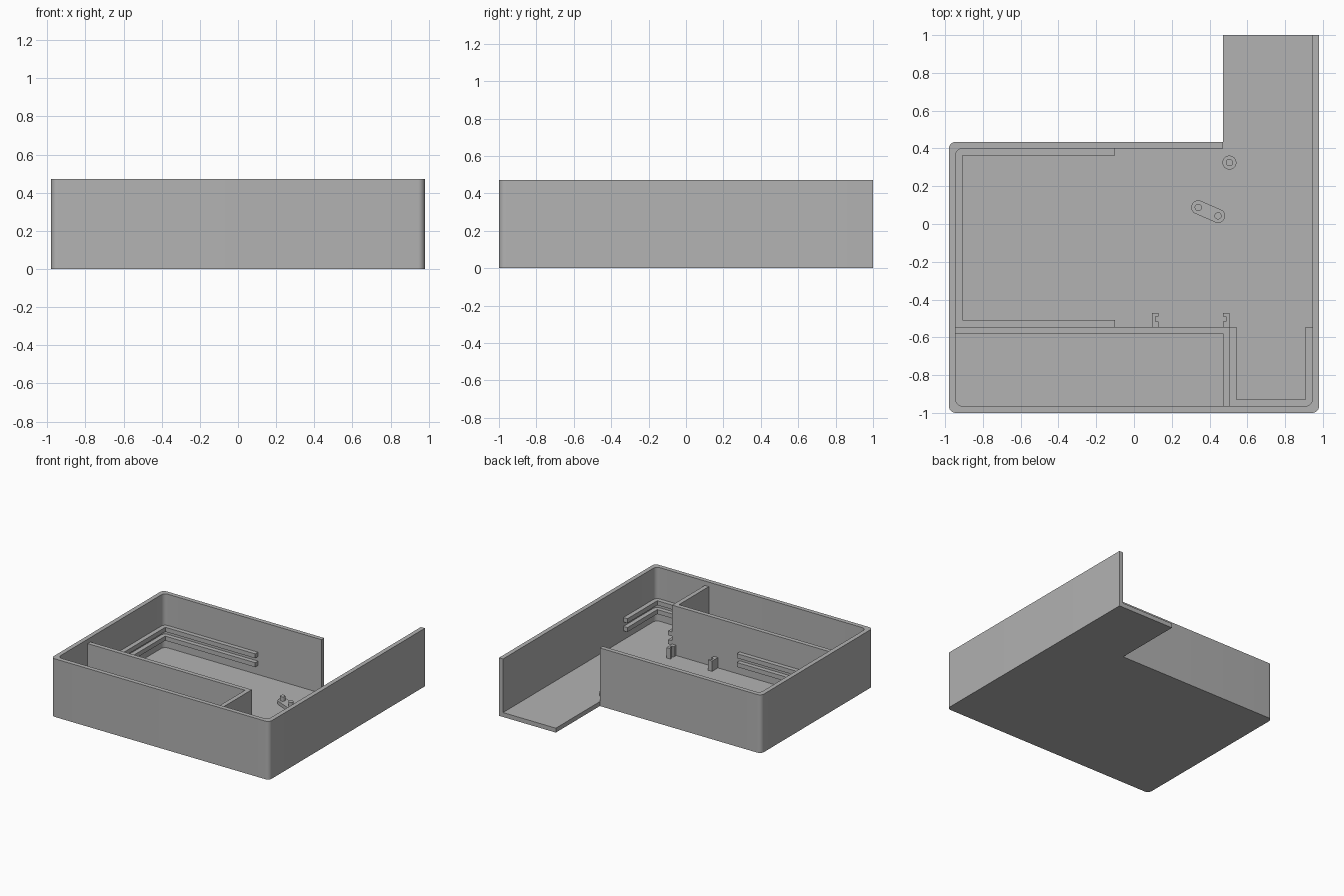
import bpy
import bmesh
import math
from mathutils import Vector

cube = bpy.data.objects.get("Cube")
if cube:
    bpy.data.objects.remove(cube)

grey = bpy.data.materials.new("plain_grey")
grey.use_nodes = True
colour = (0.45, 0.45, 0.45, 1)
grey.diffuse_color = colour
grey.node_tree.nodes["Principled BSDF"].inputs["Base Color"].default_value = colour

X, FRONT, BACK, STEP = 0.98, -1.0, 0.435, 0.47   # outer limits of the tray
T = 0.036                                        # wall, floor and rail thickness
H = 0.472
XI, FI, BI = X - T, FRONT + T, BACK - T          # inner faces of the walls
PART = -0.545                                    # rear face of the partition


def rounded(corners):
    """Outline from (x, y) corners; a third value rounds that corner."""
    out = []
    for i, c in enumerate(corners):
        p = Vector(c[:2])
        if len(c) == 2:
            out.append(p)
            continue
        a = (Vector(corners[i - 1][:2]) - p).normalized()
        b = (Vector(corners[(i + 1) % len(corners)][:2]) - p).normalized()
        centre = p + (a + b) * c[2]
        for k in range(9):
            t = math.pi / 2 * k / 8
            out.append(centre - (b * math.cos(t) + a * math.sin(t)) * c[2])
    return out


def extrude(name, outline, z0, z1):
    """Upright prism from a flat outline."""
    bm = bmesh.new()
    face = bm.faces.new([bm.verts.new((p[0], p[1], z0)) for p in outline])
    top = bmesh.ops.extrude_face_region(bm, geom=[face])
    verts = [g for g in top["geom"] if isinstance(g, bmesh.types.BMVert)]
    bmesh.ops.translate(bm, verts=verts, vec=(0, 0, z1 - z0))
    bmesh.ops.recalc_face_normals(bm, faces=bm.faces)
    mesh = bpy.data.meshes.new(name)
    bm.to_mesh(mesh)
    bm.free()
    mesh.materials.append(grey)
    obj = bpy.data.objects.new(name, mesh)
    bpy.context.collection.objects.link(obj)
    bpy.ops.object.select_all(action="DESELECT")
    obj.select_set(True)
    bpy.context.view_layer.objects.active = obj
    bpy.ops.object.shade_smooth_by_angle(angle=math.radians(30))
    return obj


def capsule(a, b, r, n=16):
    """Outline around the segment a-b; a circle when both are equal."""
    a, b = Vector(a), Vector(b)
    d = b - a
    start = math.atan2(d.y, d.x) - math.pi / 2
    out = []
    for centre, turn in ((b, 0), (a, math.pi)):
        for k in range(n):
            t = start + turn + math.pi * k / n
            out.append(centre + Vector((math.cos(t), math.sin(t))) * r)
    return out


# Outer walls, open at the rear extension
inner = [(STEP, BI), (-XI, BI, T), (-XI, FI, T), (XI, FI, T), (XI, 1)]
extrude("outer_walls", rounded(
    [(X, 1), (X, FRONT, T), (-X, FRONT, T), (-X, BACK, T), (STEP, BACK)] + inner), 0, H)

# Floor fills the inside of the walls and the extension
extrude("floor", rounded(inner + [(STEP, 1)]), 0, T)

# L-shaped partition, a little lower than the walls
PX = STEP + T
extrude("partition", [(-XI, PART), (PX, PART), (PX, FI), (STEP, FI),
                      (STEP, PART - T), (-XI, PART - T)], T, H - T)

# Paired slide rails round the two bays
END = -0.1
bay_rail = [(END, BI), (-XI, BI), (-XI, PART), (END, PART), (END, PART + T),
            (T - XI, PART + T), (T - XI, BI - T), (END, BI - T)]
front_rail = [(PX, PART), (PX, FI), (XI, FI), (XI, PART), (XI - T, PART),
              (XI - T, FI + T), (PX + T, FI + T), (PX + T, PART)]
for label, z in (("lower", 0.11), ("upper", 0.182)):
    extrude(label + "_bay_rail", bay_rail, z, z + T)
    extrude(label + "_front_rail", front_rail, z, z + T)

# Board clips with slots facing each other
for name, x, s in (("right_clip", 0.095, 1), ("left_clip", PX, -1)):
    shape = [(0, 0), (T, 0), (T, 0.03), (T / 2, 0.03), (T / 2, 0.055),
             (T, 0.055), (T, 0.075), (0, 0.075)]
    extrude(name, [(x + s * u, PART + v) for u, v in shape], T, 0.12)

# Mounting pads with locating pins
A, B, C = (0.34, 0.088), (0.445, 0.043), (0.505, 0.325)
extrude("double_pad", capsule(A, B, 0.037), T, 0.064)
extrude("single_pad", capsule(C, C, 0.037), T, 0.064)
for i, p in enumerate((A, B, C)):
    extrude("locating_pin_%d" % (i + 1), capsule(p, p, 0.019), 0.064, 0.1)
